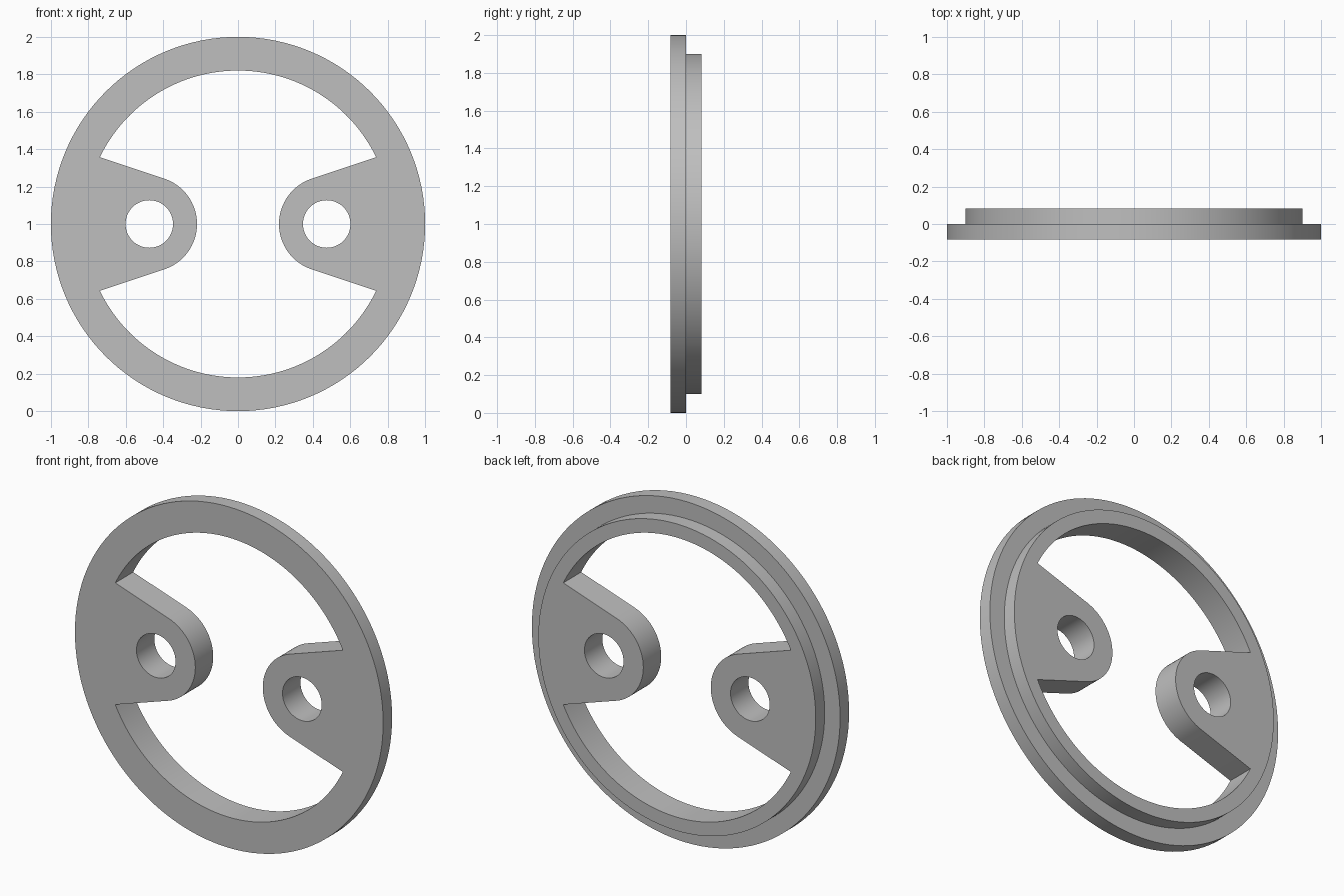
import bpy
import bmesh
from math import acos, atan2, cos, hypot, pi, radians, sin

if "Cube" in bpy.data.objects:
    bpy.data.objects.remove(bpy.data.objects["Cube"], do_unlink=True)

HALF = 0.083                      # half of the total thickness
RIM, BOSS, OPENING = 1.0, 0.9, 0.82
LUG_X, LUG_R, HOLE_R = 0.474, 0.255, 0.127
CORNER = radians(25.8)            # where the lug flanks meet the opening
STEPS = 128


def arc(cx, radius, start, end, steps):
    """Points from start to end angle, both included."""
    angles = [start + (end - start) * i / steps for i in range(steps + 1)]
    return [(cx + radius * cos(a), radius * sin(a)) for a in angles]


def circle(cx, radius, steps):
    return arc(cx, radius, 0, 2 * pi, steps)[:-1]


def opening_outline():
    """Round opening narrowed by a tapered, round-ended lug on each side."""
    dx, dz = OPENING * cos(CORNER) - LUG_X, OPENING * sin(CORNER)
    tangent = atan2(dz, dx) + acos(LUG_R / hypot(dx, dz))
    upper = arc(0, OPENING, CORNER, pi - CORNER, 72)
    left_lug = arc(-LUG_X, LUG_R, pi - tangent, tangent - pi, 36)
    lower = [(-x, -z) for x, z in upper]
    right_lug = [(-x, -z) for x, z in left_lug]
    return upper + left_lug + lower + right_lug


bm = bmesh.new()


def ring(points, y):
    return [bm.verts.new((x, y, z + RIM)) for x, z in points]


def bridge(a, b):
    for i in range(len(a)):
        j = (i + 1) % len(a)
        bm.faces.new((a[i], a[j], b[j], b[i]))


def cap(rings, normal):
    edges = [bm.edges.get((r[i - 1], r[i])) for r in rings for i in range(len(r))]
    bmesh.ops.triangle_fill(bm, use_beauty=True, edges=edges, normal=normal)


# Stepped outer wall: wide front flange, narrower rear boss
outer = [ring(circle(0, r, STEPS), y)
         for r, y in ((RIM, -HALF), (RIM, 0), (BOSS, 0), (BOSS, HALF))]
for a, b in zip(outer, outer[1:]):
    bridge(a, b)

# Opening and the two lug holes, cut right through
front, back = [outer[0]], [outer[-1]]
for outline in (opening_outline(), circle(-LUG_X, HOLE_R, 48), circle(LUG_X, HOLE_R, 48)):
    front.append(ring(outline, -HALF))
    back.append(ring(outline, HALF))
    bridge(front[-1], back[-1])

# Flat front and back faces
cap(front, (0, -1, 0))
cap(back, (0, 1, 0))
bmesh.ops.recalc_face_normals(bm, faces=bm.faces)

mesh = bpy.data.meshes.new("flanged_ring")
bm.to_mesh(mesh)
bm.free()
wheel = bpy.data.objects.new("flanged_ring_with_lugs", mesh)
bpy.context.collection.objects.link(wheel)

# Plain grey finish
grey = bpy.data.materials.new("plain_grey")
grey.use_nodes = True
colour = (0.52, 0.52, 0.52, 1)
grey.diffuse_color = colour
grey.node_tree.nodes["Principled BSDF"].inputs["Base Color"].default_value = colour
mesh.materials.append(grey)

bpy.ops.object.select_all(action="DESELECT")
wheel.select_set(True)
bpy.context.view_layer.objects.active = wheel
bpy.ops.object.shade_smooth_by_angle(angle=radians(30))
